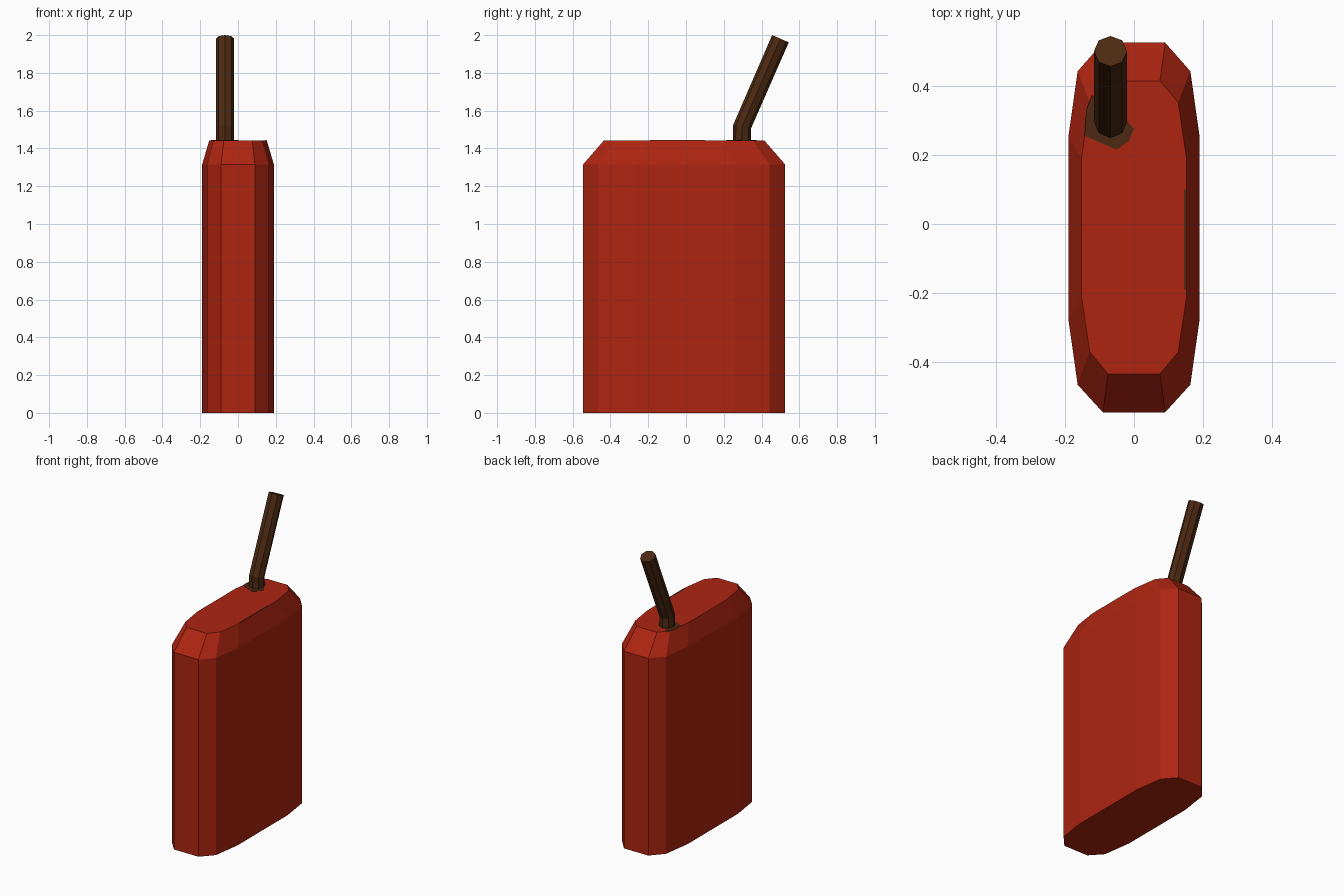
import bpy, bmesh, math

if "Cube" in bpy.data.objects:
    bpy.data.objects.remove(bpy.data.objects["Cube"])


def material(name, rgb):
    m = bpy.data.materials.new(name)
    m.diffuse_color = (*rgb, 1)
    m.use_nodes = True
    m.node_tree.nodes["Principled BSDF"].inputs["Base Color"].default_value = m.diffuse_color
    return m


red = material("carton red", (0.42, 0.018, 0.0055))
brown = material("straw brown", (0.072, 0.022, 0.006))


def loft(name, rings, mat):
    """Closed flat-shaded solid through rings of equal point count."""
    bm = bmesh.new()
    loops = [[bm.verts.new(p) for p in ring] for ring in rings]
    n = len(loops[0])
    for a, b in zip(loops, loops[1:]):
        for i in range(n):
            j = (i + 1) % n
            bm.faces.new((a[i], a[j], b[j], b[i]))
    bm.faces.new(loops[0][::-1])
    bm.faces.new(loops[-1])
    bmesh.ops.recalc_face_normals(bm, faces=bm.faces)
    me = bpy.data.meshes.new(name)
    bm.to_mesh(me)
    bm.free()
    me.materials.append(mat)
    ob = bpy.data.objects.new(name, me)
    bpy.context.collection.objects.link(ob)
    return ob


def outline(right, z):
    """Mirror the right half of the outline across x = 0."""
    return [(x, y, z) for x, y in right] + [(-x, y, z) for x, y in reversed(right)]


# Carton body with sloped shoulders
wide = [(0.09, -0.545), (0.163, -0.465), (0.19, -0.275),
        (0.19, 0.252), (0.163, 0.442), (0.09, 0.525)]
narrow = [(0.075, -0.434), (0.128, -0.37), (0.152, -0.21),
          (0.152, 0.19), (0.128, 0.352), (0.075, 0.414)]
loft("carton_body", [outline(wide, 0), outline(wide, 1.315), outline(narrow, 1.443)], red)


# Bent eight-sided straw
def straw_ring(y, z, tilt, r=0.048):
    ring = []
    for k in range(8):
        a = k * math.pi / 4
        c, s = r * math.cos(a), r * math.sin(a)
        ring.append((-0.068 + c, y + s * math.cos(tilt), z - s * math.sin(tilt)))
    return ring


lean = math.radians(23.5)
loft("straw", [straw_ring(0.297, 1.435, 0), straw_ring(0.297, 1.515, lean / 2),
               straw_ring(0.50, 1.981, lean)], brown)


# Thin brown marks showing on the top
def plate(name, pts):
    loft(name, [[(x, y, z) for x, y in pts] for z in (1.442, 1.4445)], brown)


plate("straw_stain", [(-0.143, 0.255), (-0.05, 0.215), (-0.015, 0.24), (0.0, 0.275),
                      (-0.03, 0.31), (-0.07, 0.33), (-0.122, 0.372), (-0.138, 0.33)])
plate("edge_mark", [(0.145, -0.19), (0.151, -0.19), (0.151, 0.10), (0.145, 0.10)])
